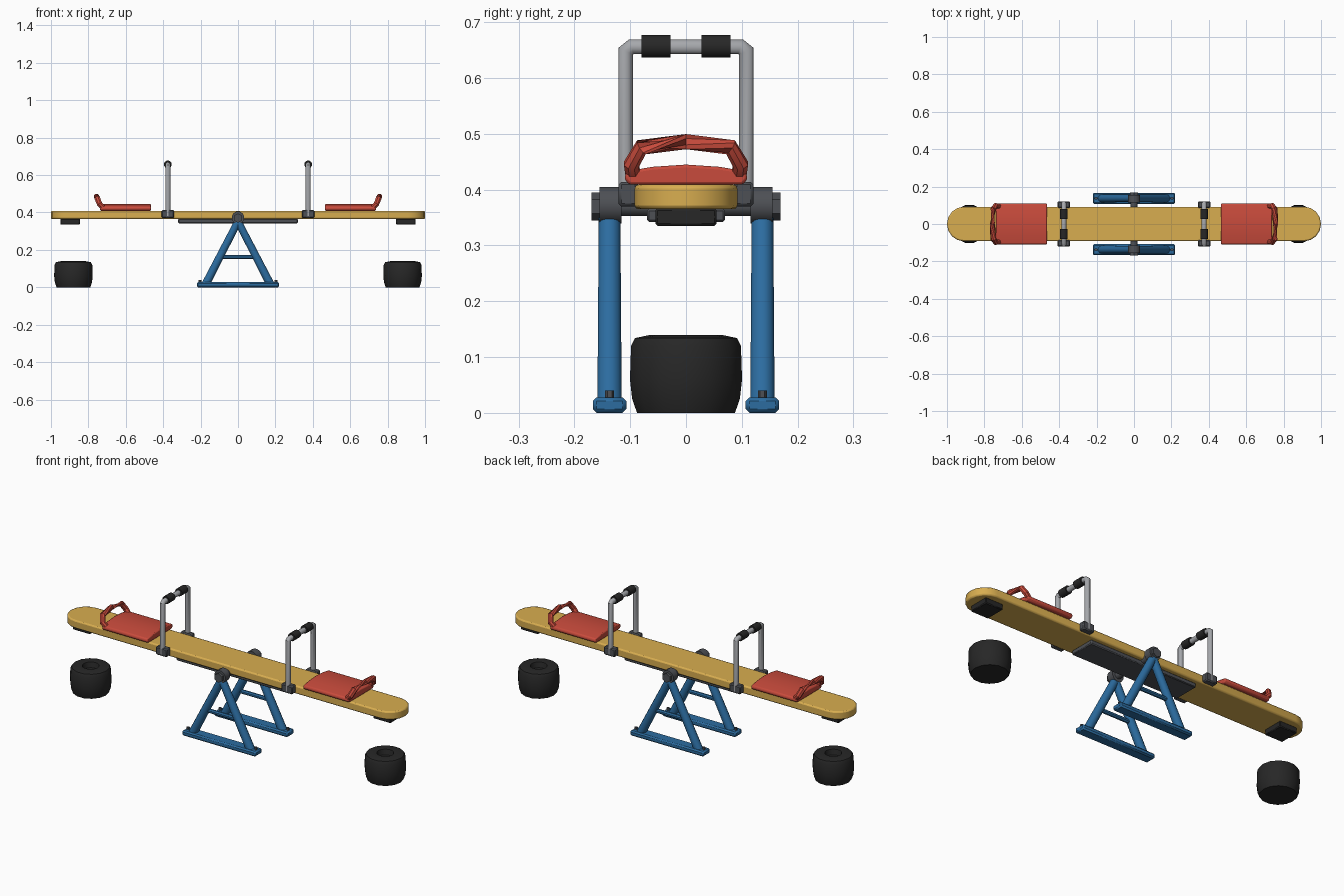
import bpy, bmesh, math
from mathutils import Vector

cube = bpy.data.objects.get("Cube")
if cube:
    bpy.data.objects.remove(cube, do_unlink=True)


def material(name, r, g, b):
    m = bpy.data.materials.new(name)
    m.use_nodes = True
    m.diffuse_color = (r, g, b, 1)
    bsdf = next(n for n in m.node_tree.nodes if n.type == 'BSDF_PRINCIPLED')
    bsdf.inputs["Base Color"].default_value = (r, g, b, 1)
    return m


YELLOW = material("yellow paint", 0.69, 0.42, 0.08)
RED = material("red plastic", 0.58, 0.07, 0.045)
BLUE = material("blue paint", 0.025, 0.15, 0.35)
STEEL = material("light steel", 0.38, 0.39, 0.41)
DARK = material("dark steel", 0.075, 0.08, 0.09)
RUBBER = material("black rubber", 0.02, 0.02, 0.02)


def finish(bm, name, mat, bevel=0, segments=2):
    bmesh.ops.recalc_face_normals(bm, faces=bm.faces)
    mesh = bpy.data.meshes.new(name)
    bm.to_mesh(mesh)
    bm.free()
    mesh.materials.append(mat)
    obj = bpy.data.objects.new(name, mesh)
    bpy.context.collection.objects.link(obj)
    if bevel:
        mod = obj.modifiers.new("rounded edges", 'BEVEL')
        mod.width, mod.segments, mod.limit_method = bevel, segments, 'ANGLE'
    bpy.ops.object.select_all(action='DESELECT')
    bpy.context.view_layer.objects.active = obj
    obj.select_set(True)
    bpy.ops.object.shade_smooth_by_angle(angle=math.radians(35))
    return obj


def prism(name, mat, outline, depth, bevel=0, segments=2):
    """Extrude a closed outline of 3D points along the depth vector."""
    bm = bmesh.new()
    face = bm.faces.new([bm.verts.new(p) for p in outline])
    new = bmesh.ops.extrude_face_region(bm, geom=[face])["geom"]
    bmesh.ops.translate(bm, vec=depth,
                        verts=[v for v in new if isinstance(v, bmesh.types.BMVert)])
    return finish(bm, name, mat, bevel, segments)


def box(name, mat, x, y, z, bevel=0):
    outline = [(x[0], y[0], z[0]), (x[1], y[0], z[0]), (x[1], y[1], z[0]), (x[0], y[1], z[0])]
    return prism(name, mat, outline, (0, 0, z[1] - z[0]), bevel, 1)


def tube(name, mat, path, radius, sides=12, end_radius=None):
    """Sweep a ring along a planar path, mitred at the corners."""
    pts = [Vector(p) for p in path]
    dirs = [(b - a).normalized() for a, b in zip(pts, pts[1:])]
    bm, rings = bmesh.new(), []
    for i, p in enumerate(pts):
        before, after = dirs[max(i - 1, 0)], dirs[min(i, len(dirs) - 1)]
        tangent = (before + after).normalized()
        r = end_radius if end_radius and i == len(pts) - 1 else radius
        out = Vector((1, 0, 0)) if abs(tangent.x) < 0.1 else Vector((0, 1, 0))
        out = (out - tangent * out.dot(tangent)).normalized()
        side = tangent.cross(out) / max(tangent.dot(after), 0.5)
        angles = [math.tau * (k + 0.5) / sides for k in range(sides)]
        rings.append([bm.verts.new(p + (out * math.cos(a) + side * math.sin(a)) * r)
                      for a in angles])
    for a, b in zip(rings, rings[1:]):
        for k in range(sides):
            n = (k + 1) % sides
            bm.faces.new((a[k], a[n], b[n], b[k]))
    bm.faces.new(rings[0])
    bm.faces.new(rings[-1])
    return finish(bm, name, mat)


def lathe(name, mat, profile, x, sides):
    """Turn a radius and height profile around a vertical axis at x."""
    bm = bmesh.new()
    rings = [[bm.verts.new((x + r * math.cos(math.tau * k / sides),
                            r * math.sin(math.tau * k / sides), z))
              for k in range(sides)] for r, z in profile]
    for a, b in zip(rings, rings[1:]):
        for k in range(sides):
            n = (k + 1) % sides
            bm.faces.new((a[k], a[n], b[n], b[k]))
    bm.faces.new(rings[0])
    bm.faces.new(rings[-1])
    return finish(bm, name, mat)


# Plank with rounded ends
outline = []
for end in (0, 1):
    for k in range(9):
        a = math.pi * (k / 8 - 0.5 + end)
        cx = -0.91 if end else 0.91
        outline.append((cx + 0.09 * math.cos(a), 0.092 * math.sin(a), 0.365))
prism("plank", YELLOW, outline, (0, 0, 0.044), 0.007)

# Reinforcing plate and pivot axle
box("under_plate", DARK, (-0.32, 0.32), (-0.07, 0.07), (0.342, 0.366), 0.004)
tube("axle", DARK, [(0, -0.16, 0.37), (0, 0.16, 0.37)], 0.018)

for s, label in ((-1, "right"), (1, "left")):
    # Ground tyre, with a shallow well in its top
    lathe(label + "_tyre", RUBBER,
          [(0.09, 0), (0.099, 0.025), (0.103, 0.06), (0.101, 0.12), (0.094, 0.134),
           (0.065, 0.14), (0.042, 0.138), (0.036, 0.11)], s * 0.88, 14)

    # Bumper pad under the end of the plank
    pad_x = sorted((s * 0.845, s * 0.95))
    box(label + "_bumper_pad", RUBBER, pad_x, (-0.055, 0.055), (0.335, 0.367), 0.004)

    # Seat slab with a gently domed top
    section = [(-0.102, 0.409), (0.102, 0.409), (0.111, 0.42), (0.106, 0.433),
               (0.06, 0.441), (0, 0.445), (-0.06, 0.441), (-0.106, 0.433), (-0.111, 0.42)]
    prism(label + "_seat", RED, [(s * 0.465, y, z) for y, z in section],
          (s * 0.272, 0, 0), 0.005)

    # Seat back loop, leaning outwards
    loop = [(0.722, -0.095, 0.428), (0.74, -0.098, 0.445), (0.752, -0.08, 0.476),
            (0.757, 0, 0.486), (0.752, 0.08, 0.476), (0.74, 0.098, 0.445),
            (0.722, 0.095, 0.428)]
    tube(label + "_seat_back", RED, [(s * x, y, z) for x, y, z in loop], 0.0145, 8)

    # Handle frame
    hx = s * 0.375
    half = [(0.108, 0.38), (0.108, 0.648), (0.098, 0.656)]
    handle = [(hx, -y, z) for y, z in half] + [(hx, y, z) for y, z in reversed(half)]
    tube(label + "_handle", STEEL, handle, 0.0135)
    for t, side in ((-1, "front"), (1, "back")):
        tube(f"{label}_{side}_grip", RUBBER,
             [(hx, t * 0.028, 0.657), (hx, t * 0.08, 0.657)], 0.021)
        box(f"{label}_{side}_handle_clamp", DARK, (hx - 0.033, hx + 0.033),
            sorted((t * 0.086, t * 0.121)), (0.37, 0.414), 0.005)

for t, side in ((-1, "front"), (1, "back")):
    y = t * 0.137
    # Triangular stand
    box(side + "_base_rail", BLUE, (-0.22, 0.22), (y - 0.03, y + 0.03), (0, 0.028), 0.007)
    for s, label in ((-1, "right"), (1, "left")):
        tube(f"{side}_{label}_leg", BLUE,
             [(0, y, 0.352), (s * 0.172, y, 0.018)], 0.02, 12, 0.0225)
        tube(f"{side}_{label}_anchor_bolt", DARK,
             [(s * 0.203, y, 0.02), (s * 0.203, y, 0.04)], 0.008, 6)
    tube(side + "_crossbar", BLUE, [(-0.095, y, 0.162), (0.095, y, 0.162)], 0.011, 8)

    # Pivot housing and hex nut
    tube(side + "_pivot_housing", DARK,
         [(0, t * 0.116, 0.372), (0, t * 0.155, 0.372)], 0.034, 12)
    tube(side + "_pivot_nut", DARK,
         [(0, t * 0.15, 0.37), (0, t * 0.169, 0.37)], 0.025, 6)
